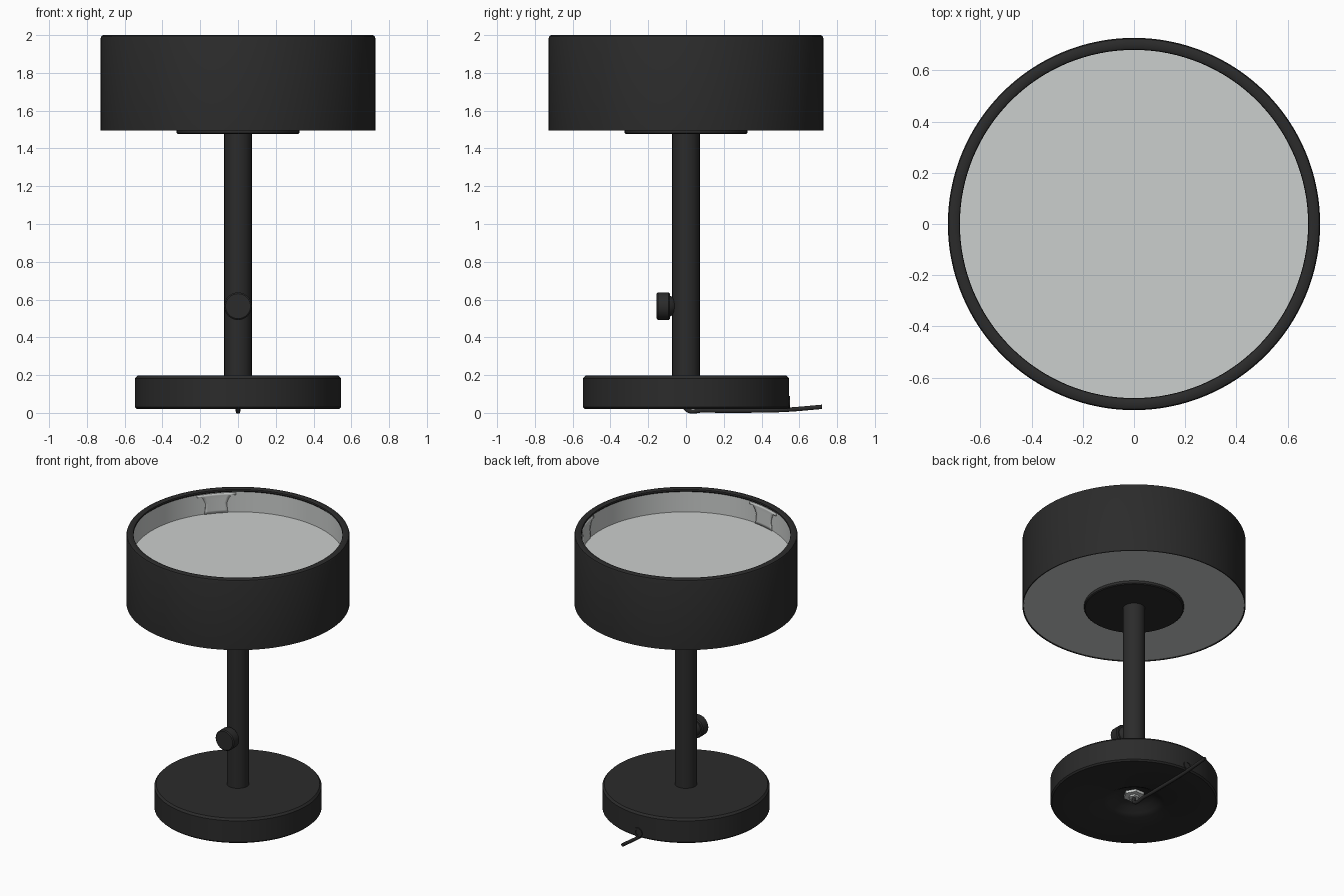
import bpy, bmesh, math
from mathutils import Matrix, Vector

if "Cube" in bpy.data.objects:
    bpy.data.objects.remove(bpy.data.objects["Cube"], do_unlink=True)


def material(name, rgb):
    m = bpy.data.materials.new(name)
    m.use_nodes = True
    color = (*rgb, 1)
    m.diffuse_color = color
    m.node_tree.nodes["Principled BSDF"].inputs["Base Color"].default_value = color
    return m


BLACK = material("black metal", (0.024, 0.024, 0.024))
WHITE = material("frosted white", (0.60, 0.62, 0.61))


def finish(name, bm, mat):
    bmesh.ops.recalc_face_normals(bm, faces=bm.faces)
    mesh = bpy.data.meshes.new(name)
    bm.to_mesh(mesh)
    bm.free()
    mesh.materials.append(mat)
    ob = bpy.data.objects.new(name, mesh)
    bpy.context.collection.objects.link(ob)
    bpy.ops.object.select_all(action="DESELECT")
    ob.select_set(True)
    bpy.context.view_layer.objects.active = ob
    bpy.ops.object.shade_smooth_by_angle(angle=math.radians(35))
    return ob


def lathe(name, profile, mat, sides=96, closed=False, place=None):
    """Spin (radius, height) points about z, then move by an optional matrix."""
    bm = bmesh.new()
    verts = [bm.verts.new((r, 0, z)) for r, z in profile]
    ends = verts + verts[:1] if closed else verts
    edges = [bm.edges.new(pair) for pair in zip(ends, ends[1:])]
    bmesh.ops.spin(bm, geom=verts + edges, cent=(0, 0, 0), axis=(0, 0, 1),
                   angle=math.tau, steps=sides, use_merge=True)
    bmesh.ops.remove_doubles(bm, verts=bm.verts, dist=0.0001)
    if place:
        bmesh.ops.transform(bm, matrix=place, verts=bm.verts)
    return finish(name, bm, mat)


# Base with a dished recess underneath
lathe("base", [(0, 0.08), (0.08, 0.08), (0.13, 0.06), (0.17, 0.035), (0.2, 0.02),
               (0.535, 0.02), (0.545, 0.03), (0.545, 0.183), (0.533, 0.197), (0, 0.197)], BLACK)
lathe("base_nut", [(0, 0.05), (0.035, 0.05), (0.035, 0.062), (0.07, 0.062),
                   (0.07, 0.085), (0, 0.085)], WHITE, sides=6)

# Stem and the plate that carries the shade
lathe("stem", [(0, 0.19), (0.073, 0.19), (0.073, 1.48), (0, 1.48)], BLACK, sides=48)
lathe("shade_plate", [(0, 1.477), (0.318, 1.477), (0.325, 1.482), (0.325, 1.5), (0, 1.5)], BLACK)

# Knob on the front of the stem; the lathe axis points forward
forward = Matrix.Translation((0, 0, 0.565)) @ Matrix.Rotation(math.pi / 2, 4, "X")
lathe("knob", [(0, 0.155), (0.066, 0.155), (0.073, 0.149), (0.073, 0.092), (0.066, 0.085),
               (0.055, 0.085), (0.045, 0.065), (0.025, 0.05), (0, 0.05)],
      BLACK, sides=40, place=forward)

# Outer shade ring with a rounded lip
lathe("shade", [(0.727, 1.496), (0.727, 1.985), (0.723, 1.995), (0.712, 2.0), (0.69, 2.0),
                (0.682, 1.995), (0.68, 1.985), (0.69, 1.975), (0.72, 1.975), (0.72, 1.496)],
      BLACK, sides=128, closed=True)

# Diffuser: flat underside, raised wall and sunken upper face
lathe("diffuser", [(0, 1.5), (0.719, 1.5), (0.719, 1.978), (0.69, 1.978),
                   (0.69, 1.83), (0, 1.83)], WHITE, sides=128)


# Three flared clips curved against the inner wall
def clip(name, degrees):
    bm = bmesh.new()
    columns = 8
    rows = []
    for z, half in [(1.83, 0.08), (1.85, 0.075), (1.9, 0.07), (1.935, 0.085),
                    (1.955, 0.1), (1.956, 0.13), (1.972, 0.13)]:
        row = []
        for i in range(columns + 1):
            a = math.radians(degrees) + half / 0.685 * (2 * i / columns - 1)
            row.append(bm.verts.new((0.683 * math.cos(a), 0.683 * math.sin(a), z)))
        rows.append(row)
    for low, high in zip(rows, rows[1:]):
        for i in range(columns):
            bm.faces.new((low[i], low[i + 1], high[i + 1], high[i]))
    ob = finish(name, bm, WHITE)
    mod = ob.modifiers.new("thickness", "SOLIDIFY")
    mod.thickness = 0.008
    mod.offset = 1


for n in range(3):
    clip(f"clip_{n + 1}", 17 + 120 * n)

# Cord from the recess to behind the base
curve = bpy.data.curves.new("cord", "CURVE")
curve.dimensions = "3D"
curve.bevel_depth = 0.012
curve.bevel_resolution = 3
curve.use_fill_caps = True
path = [(0, 0.06), (0, 0.022), (0.1, 0.014), (0.3, 0.012), (0.52, 0.016), (0.72, 0.032)]
spline = curve.splines.new("BEZIER")
spline.bezier_points.add(len(path) - 1)
for point, (y, z) in zip(spline.bezier_points, path):
    point.co = Vector((0, y, z))
    point.handle_left_type = point.handle_right_type = "AUTO"
curve.materials.append(BLACK)
bpy.context.collection.objects.link(bpy.data.objects.new("cord", curve))

# Cord grommet on the back edge of the base
backward = Matrix.Translation((0, 0, 0.055)) @ Matrix.Rotation(-math.pi / 2, 4, "X")
lathe("cord_grommet", [(0.018, 0.53), (0.018, 0.55), (0.034, 0.55), (0.034, 0.53)],
      BLACK, sides=24, closed=True, place=backward)
